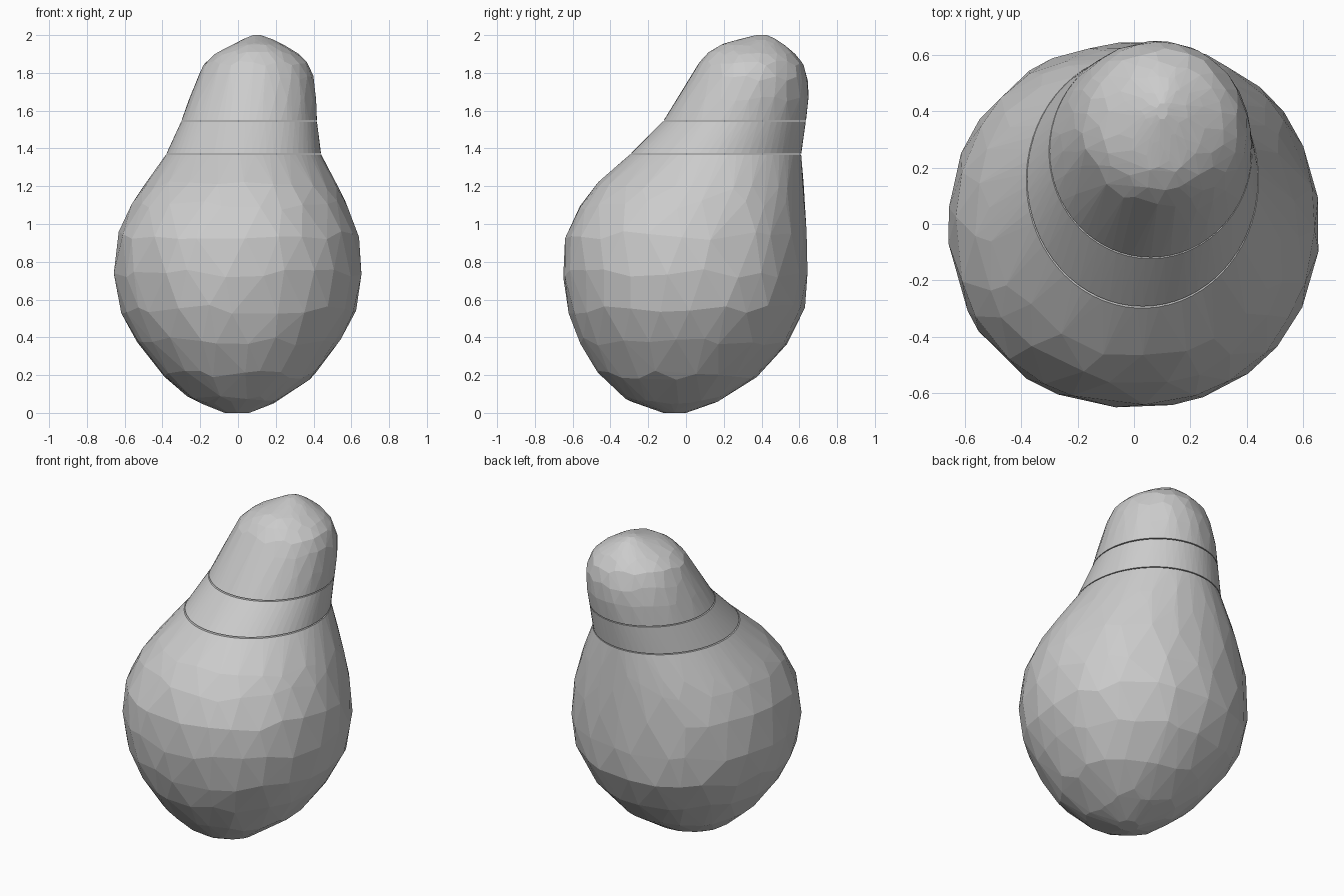
import bpy, bmesh, math, random

random.seed(4)
if "Cube" in bpy.data.objects:
    bpy.data.objects.remove(bpy.data.objects["Cube"], do_unlink=True)

grey = bpy.data.materials.new("plain grey")
grey.use_nodes = True
grey.diffuse_color = (0.6, 0.6, 0.6, 1)
grey.node_tree.nodes["Principled BSDF"].inputs["Base Color"].default_value = grey.diffuse_color

# Cross-sections: height, left-right extent, front-back extent
BODY = [
    (0, -0.07, 0.06, -0.12, 0),
    (0.07, -0.25, 0.24, -0.32, 0.2),
    (0.2, -0.4, 0.41, -0.46, 0.39),
    (0.38, -0.54, 0.54, -0.57, 0.55),
    (0.55, -0.63, 0.63, -0.63, 0.63),
    (0.74, -0.66, 0.66, -0.655, 0.645),
    (0.94, -0.64, 0.64, -0.64, 0.64),
    (1.1, -0.57, 0.58, -0.565, 0.63),
    (1.2, -0.5, 0.53, -0.49, 0.625),
    (1.37, -0.38, 0.44, -0.295, 0.61),
]
COLLAR = [BODY[-1], (1.545, -0.3, 0.418, -0.12, 0.635)]
CAP = [
    COLLAR[-1],
    (1.66, -0.26, 0.415, -0.05, 0.65),
    (1.77, -0.215, 0.405, 0.02, 0.645),
    (1.85, -0.18, 0.375, 0.065, 0.62),
    (1.91, -0.11, 0.31, 0.12, 0.57),
    (1.95, -0.03, 0.24, 0.18, 0.52),
    (1.98, 0.03, 0.18, 0.29, 0.475),
    (2, 0.08, 0.12, 0.37, 0.43),
]


def section(rows, z):
    """Cross-section at height z, blended between its neighbours."""
    for a, b in zip(rows, rows[1:]):
        if z <= b[0]:
            t = (z - a[0]) / (b[0] - a[0])
            return [p + (q - p) * t for p, q in zip(a, b)]
    return rows[-1]


def point(row, angle, power):
    """Point on a slightly squared oval."""
    z, x0, x1, y0, y1 = row
    c, s = math.cos(angle), math.sin(angle)
    cx = math.copysign(abs(c) ** power, c)
    sy = math.copysign(abs(s) ** power, s)
    return ((x0 + x1) / 2 + cx * (x1 - x0) / 2, (y0 + y1) / 2 + sy * (y1 - y0) / 2, z)


def shell(name, rows, count, smooth_rings, power=1.0, wobble=0.0, gap=(0, 0)):
    """Faceted convex solid wrapped around irregular points on the sections."""
    bm = bmesh.new()
    low, high = rows[0][0] + gap[0], rows[-1][0] - gap[1]
    for i, row in enumerate(rows):
        ring = i in smooth_rings
        end = i in (0, len(rows) - 1)
        n = 64 if ring else 8 if end else count
        for k in range(n):
            turn, z = k + i * 0.5, min(max(row[0], low), high)
            if not ring and not end:
                turn += random.uniform(-0.3, 0.3)
                z = min(max(z + random.uniform(-wobble, wobble), low), high)
            blend = 1.0 if ring else power
            bm.verts.new(point(section(rows, z), math.tau * turn / n, blend))
    hull = bmesh.ops.convex_hull(bm, input=bm.verts[:], use_existing_faces=False)
    bmesh.ops.delete(bm, geom=[v for v in bm.verts if not v.link_faces], context='VERTS')
    bmesh.ops.recalc_face_normals(bm, faces=bm.faces[:])
    mesh = bpy.data.meshes.new(name)
    bm.to_mesh(mesh)
    bm.free()
    mesh.materials.append(grey)
    obj = bpy.data.objects.new(name, mesh)
    bpy.context.collection.objects.link(obj)
    return obj


# Three stacked solids with hairline seams between them
shell("round_body", BODY, 24, {9}, power=0.95, wobble=0.025, gap=(0, 0.003))
shell("collar_band", COLLAR, 64, {0, 1}, gap=(0.003, 0.003))
shell("domed_cap", CAP, 28, {0}, wobble=0.015, gap=(0.003, 0))
